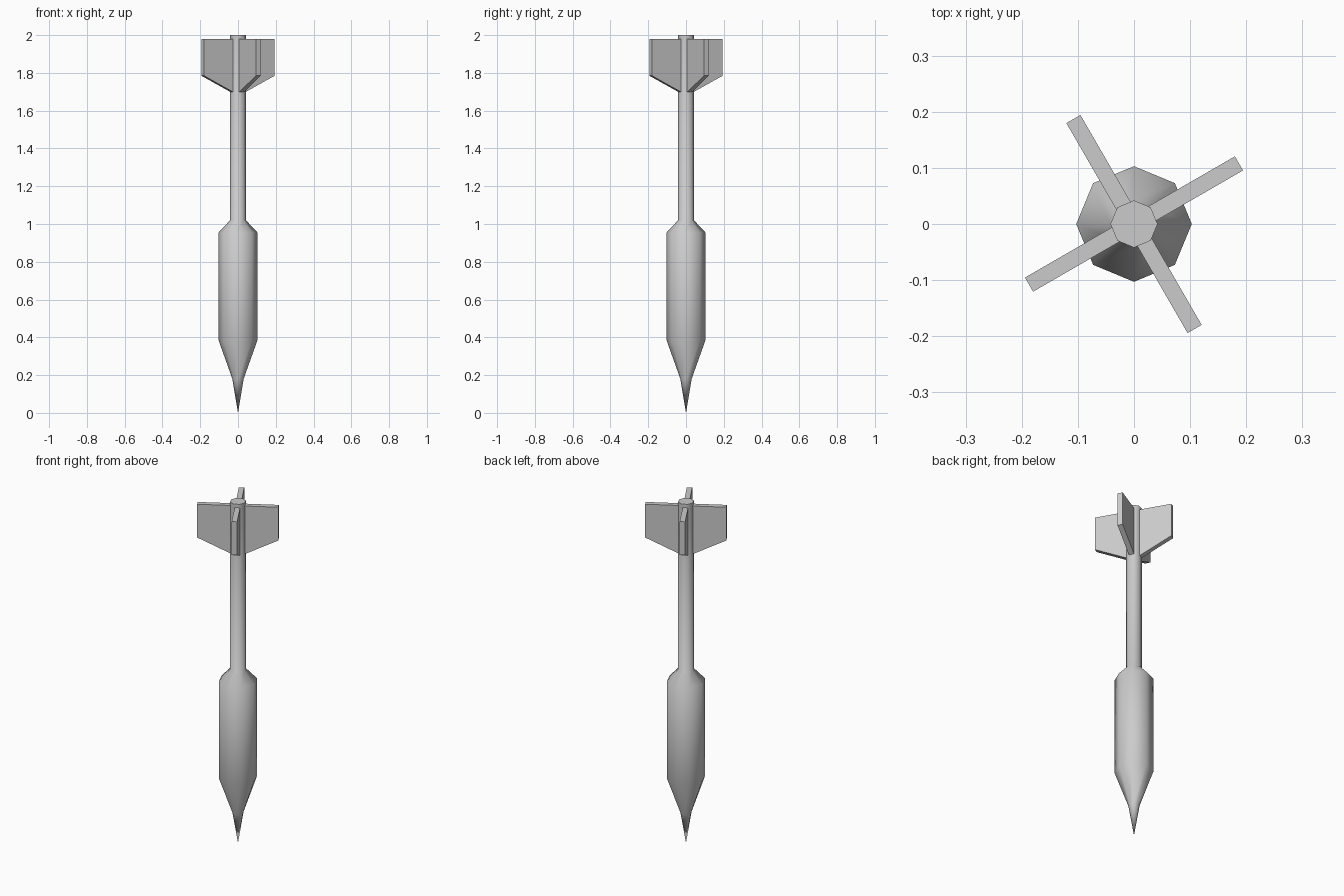
import bpy, bmesh, math

if "Cube" in bpy.data.objects:
    bpy.data.objects.remove(bpy.data.objects["Cube"])

SIDES = 8


def add_object(name, bm):
    bmesh.ops.recalc_face_normals(bm, faces=bm.faces)
    mesh = bpy.data.meshes.new(name)
    bm.to_mesh(mesh)
    bm.free()
    obj = bpy.data.objects.new(name, mesh)
    bpy.context.collection.objects.link(obj)
    bpy.context.view_layer.objects.active = obj
    obj.select_set(True)
    bpy.ops.object.shade_smooth_by_angle(angle=math.radians(50))
    obj.select_set(False)
    return obj


def lathe(name, profile):
    """Octagonal turned solid: pointed at the bottom, capped on top."""
    bm = bmesh.new()
    tip = bm.verts.new((0, 0, profile[0][1]))
    rings = []
    for r, z in profile[1:]:
        rings.append([bm.verts.new((r * math.cos(math.tau * i / SIDES),
                                    r * math.sin(math.tau * i / SIDES), z))
                      for i in range(SIDES)])
    for i in range(SIDES):
        j = (i + 1) % SIDES
        bm.faces.new((tip, rings[0][j], rings[0][i]))
        for a, b in zip(rings, rings[1:]):
            bm.faces.new((a[i], a[j], b[j], b[i]))
    bm.faces.new(rings[-1])
    return add_object(name, bm)


def fin(name, angle):
    """Flat plate with a sloped lower edge, pointing outward at an angle."""
    outline = [(0.02, 1.69), (0.216, 1.785), (0.216, 1.98), (0.02, 1.98)]
    half = 0.0145
    bm = bmesh.new()
    face = bm.faces.new([bm.verts.new((r, -half, z)) for r, z in outline])
    out = bmesh.ops.extrude_face_region(bm, geom=[face])
    for v in out["geom"]:
        if isinstance(v, bmesh.types.BMVert):
            v.co.y = half
    obj = add_object(name, bm)
    obj.rotation_euler.z = angle
    return obj


# Point, barrel and shaft as one turned profile (radius, height)
lathe("dart_body", [(0, 0), (0.03, 0.18), (0.103, 0.385), (0.103, 0.955),
                    (0.042, 1.02), (0.042, 2.0)])

# Four tail fins
for k in range(4):
    fin(f"tail_fin_{k + 1}", math.radians(30 + 90 * k))
